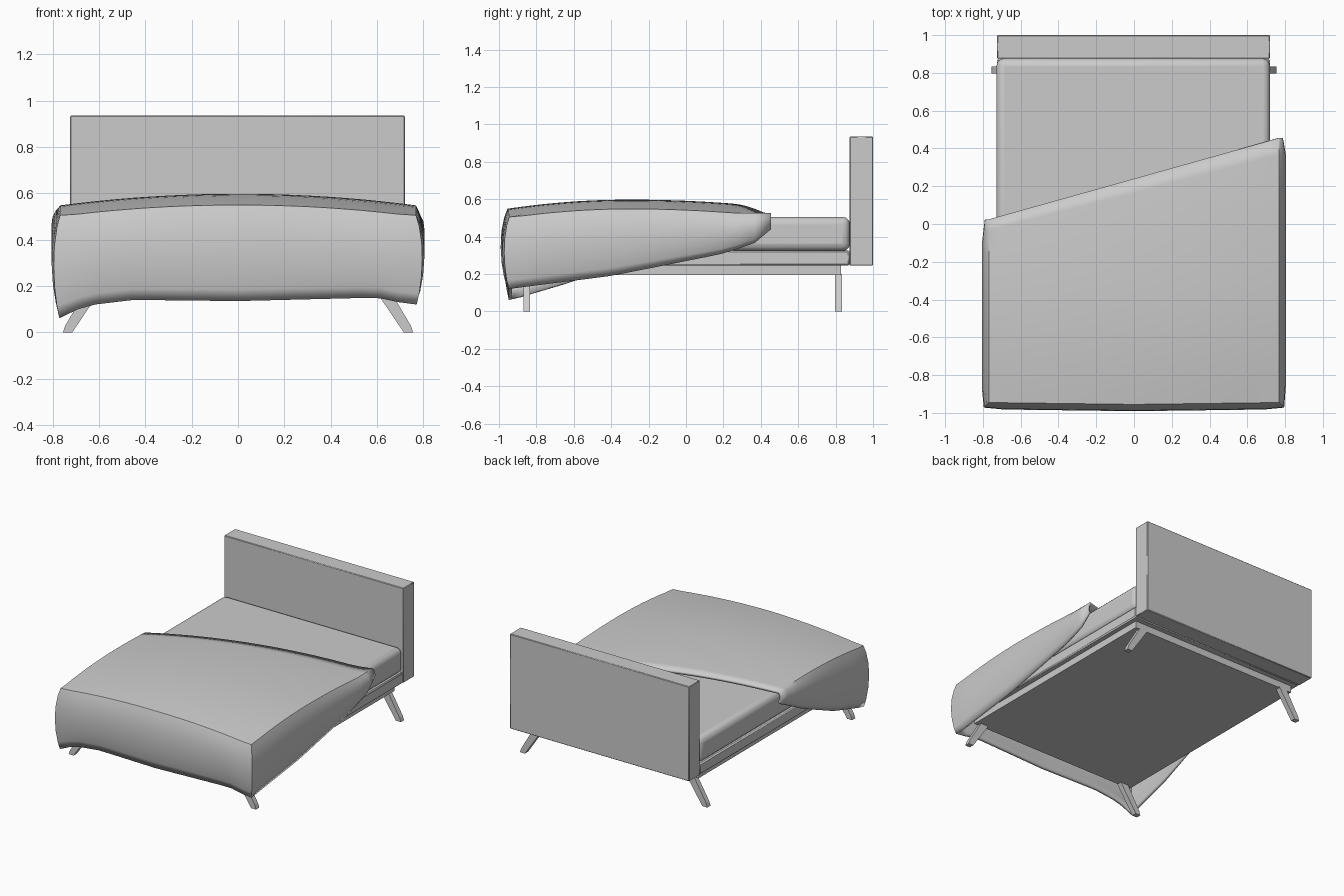
import bpy, bmesh, math
from mathutils import Vector

default = bpy.data.objects.get("Cube")
if default:
    bpy.data.objects.remove(default, do_unlink=True)

GREY = (0.6, 0.6, 0.6, 1)
grey = bpy.data.materials.new("plain_grey")
grey.use_nodes = True
grey.diffuse_color = GREY
grey.node_tree.nodes["Principled BSDF"].inputs["Base Color"].default_value = GREY


def finish(name, bm):
    mesh = bpy.data.meshes.new(name)
    bm.to_mesh(mesh)
    bm.free()
    obj = bpy.data.objects.new(name, mesh)
    bpy.context.collection.objects.link(obj)
    mesh.materials.append(grey)
    return obj


def smooth(obj, angle):
    bpy.ops.object.select_all(action='DESELECT')
    obj.select_set(True)
    bpy.context.view_layer.objects.active = obj
    bpy.ops.object.shade_smooth_by_angle(angle=math.radians(angle))


def box(name, lo, hi, bevel=0.0, segments=1):
    bm = bmesh.new()
    bmesh.ops.create_cube(bm, size=1)
    for v in bm.verts:
        v.co = Vector([a + (c + 0.5) * (b - a) for a, b, c in zip(lo, hi, v.co)])
    obj = finish(name, bm)
    if bevel:
        mod = obj.modifiers.new("rounded_edges", 'BEVEL')
        mod.width, mod.segments = bevel, segments
        smooth(obj, 35)
    return obj


def interp(points, x):
    """Piecewise linear value through points sorted by x."""
    if x <= points[0][0]:
        return points[0][1]
    for (x0, y0), (x1, y1) in zip(points, points[1:]):
        if x <= x1:
            return y0 + (y1 - y0) * (x - x0) / (x1 - x0)
    return points[-1][1]


# Headboard, frame, under-frame and mattress
box("headboard", (-0.725, 0.875, 0.245), (0.72, 1.0, 0.935), 0.004)
box("bed_frame", (-0.725, -0.9, 0.245), (0.72, 0.875, 0.325), 0.008)
box("under_frame", (-0.685, -0.865, 0.195), (0.68, 0.83, 0.247))
box("mattress", (-0.728, -0.9, 0.323), (0.72, 0.877, 0.506), 0.04, 3)

# Splayed legs
LEG = [(0.715, 0), (0.755, 0), (0.745, 0.03), (0.645, 0.2), (0.58, 0.2)]
for end, y in (("front", -0.87), ("back", 0.796)):
    for side, s in (("left", 1), ("right", -1)):
        bm = bmesh.new()
        face = bm.faces.new([bm.verts.new((s * x, y, z)) for x, z in LEG])
        ext = bmesh.ops.extrude_face_region(bm, geom=[face])["geom"]
        bmesh.ops.translate(bm, vec=(0, 0.037, 0),
                            verts=[g for g in ext if isinstance(g, bmesh.types.BMVert)])
        bmesh.ops.recalc_face_normals(bm, faces=bm.faces)
        finish(f"{end}_{side}_leg", bm)

# Blanket: domed top with a slanted head edge and a bulging skirt
HALF, FRONT = 0.768, -0.945
NX, NY = 20, 16
HEM_RIGHT = [(-0.92, 0.065), (-0.6, 0.16), (-0.25, 0.31), (0.02, 0.45)]
HEM_LEFT = [(-0.95, 0.12), (-0.4, 0.19), (0.18, 0.305), (0.36, 0.36), (0.45, 0.44)]
HEM_FRONT = [(-0.77, 0.06), (-0.66, 0.115), (-0.45, 0.14), (0, 0.135),
             (0.6, 0.15), (0.74, 0.12)]
RINGS = [(0.12, 0.5), (0.3, 0.9), (0.5, 1), (0.7, 0.85), (0.88, 0.5), (1, 0.1)]


def top_height(x, y):
    fall = 0.048 if y < -0.3 else 0.03
    z = 0.598 - 0.05 * (x / HALF) ** 2 - fall * ((y + 0.3) / 0.65) ** 2
    return max(z, 0.525 if y > -0.3 else 0.505)


bm = bmesh.new()
grid = []
for i in range(NX + 1):
    x = HALF * (2 * i / NX - 1)
    head = 0.24 + 0.28 * x
    front = FRONT - 0.01 * (1 - abs(x) / HALF)
    column = []
    for j in range(NY + 1):
        y = head + (front - head) * j / NY
        column.append(bm.verts.new((x, y, top_height(x, y))))
    grid.append(column)
for i in range(NX):
    for j in range(NY):
        bm.faces.new((grid[i][j], grid[i][j + 1], grid[i + 1][j + 1], grid[i + 1][j]))

# Skirt rim: down one side, across the front, back up the other side
rim = [(grid[0][j], (-1, 0), 'R') for j in range(NY)]
rim.append((grid[0][NY], (-0.75, -0.75), 'F'))
rim += [(grid[i][NY], (0, -1), 'F') for i in range(1, NX)]
rim.append((grid[NX][NY], (0.75, -0.75), 'F'))
rim += [(grid[NX][j], (1, 0), 'L') for j in range(NY - 1, -1, -1)]
previous = [v for v, _, _ in rim]
for t, swell in RINGS:
    ring = []
    for v, out, side in rim:
        p = v.co
        if side == 'F':
            hem = interp(HEM_FRONT, p.x)
        else:
            hem = interp(HEM_RIGHT if side == 'R' else HEM_LEFT, p.y)
        drop = p.z - hem
        bulge = 0.036 * swell * min(1, drop / 0.15)
        ring.append(bm.verts.new((p.x + out[0] * bulge, p.y + out[1] * bulge,
                                  p.z - drop * t)))
    for k in range(len(ring) - 1):
        bm.faces.new((previous[k], ring[k], ring[k + 1], previous[k + 1]))
    previous = ring
bmesh.ops.recalc_face_normals(bm, faces=bm.faces)
bm.faces.ensure_lookup_table()
if bm.faces[0].normal.z < 0:
    bmesh.ops.reverse_faces(bm, faces=bm.faces)
blanket = finish("blanket", bm)
cloth = blanket.modifiers.new("cloth_thickness", 'SOLIDIFY')
cloth.thickness, cloth.offset = 0.02, -1
smooth(blanket, 40)
